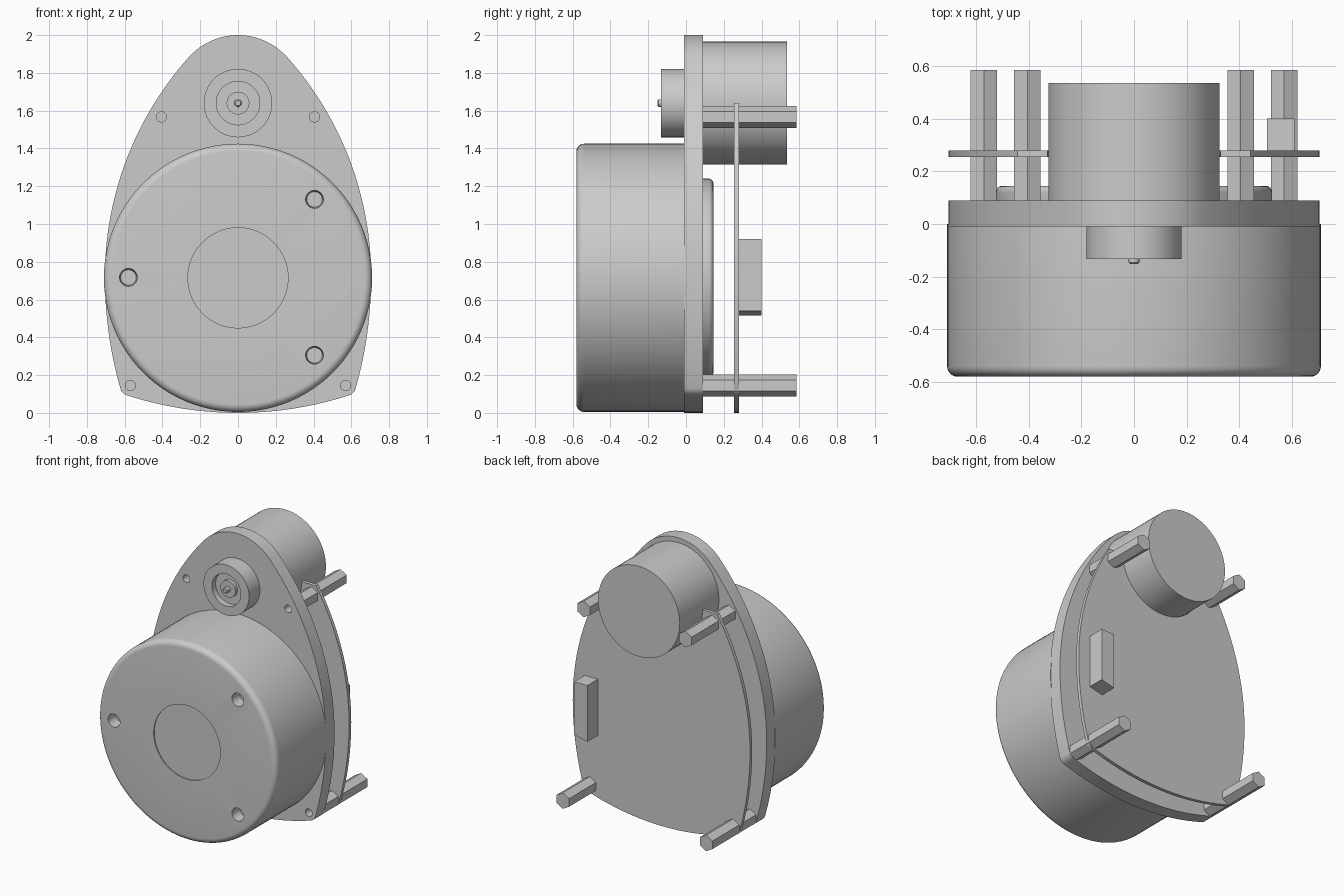
import bpy, bmesh
from math import pi, sin, cos, radians, asin, sqrt

if "Cube" in bpy.data.objects:
    bpy.data.objects.remove(bpy.data.objects["Cube"])

PULLEY_Z, DRUM_Z = 1.64, 0.715
MOUNTS = [(s * x, z) for s in (1, -1) for x, z in ((0.405, 1.567), (0.57, 0.145))]


def finish(bm, name, smooth=True):
    bmesh.ops.recalc_face_normals(bm, faces=bm.faces)
    mesh = bpy.data.meshes.new(name)
    bm.to_mesh(mesh)
    bm.free()
    ob = bpy.data.objects.new(name, mesh)
    bpy.context.collection.objects.link(ob)
    if smooth:
        shade(ob)
    return ob


def shade(ob):
    bpy.ops.object.select_all(action='DESELECT')
    ob.select_set(True)
    bpy.context.view_layer.objects.active = ob
    bpy.ops.object.shade_smooth_by_angle(angle=radians(30))


def lathe(name, profile, x, z, n=80, smooth=True, turn=0.0):
    """Revolve (radius, y) points about the y direction; both ends get capped."""
    bm = bmesh.new()
    rings = [[bm.verts.new((x + r * cos(turn + 2 * pi * i / n), y,
                            z + r * sin(turn + 2 * pi * i / n))) for i in range(n)]
             for r, y in profile]
    for a, b in zip(rings, rings[1:]):
        for i in range(n):
            j = (i + 1) % n
            bm.faces.new((a[i], a[j], b[j], b[i]))
    bm.faces.new(rings[0])
    bm.faces.new(rings[-1])
    return finish(bm, name, smooth)


def slab(name, outline, y0, y1):
    """Extrude an (x, z) outline along y."""
    bm = bmesh.new()
    face = bm.faces.new([bm.verts.new((x, y0, z)) for x, z in outline])
    new = bmesh.ops.extrude_face_region(bm, geom=[face])['geom']
    bmesh.ops.translate(bm, vec=(0, y1 - y0, 0),
                        verts=[v for v in new if isinstance(v, bmesh.types.BMVert)])
    return finish(bm, name)


def arc(cx, cz, r, a0, a1, n):
    return [(cx + r * cos(radians(a0 + (a1 - a0) * i / n)),
             cz + r * sin(radians(a0 + (a1 - a0) * i / n))) for i in range(n + 1)]


def fillet(r, y, rad, a0, a1):
    return arc(r, y, rad, a0, a1, 6)


def drill(ob, spots, profile):
    for x, z in spots:
        cutter = lathe("cutter", profile, x, z, 32)
        cutter.hide_render = True
        mod = ob.modifiers.new("hole", 'BOOLEAN')
        mod.operation, mod.solver, mod.object = 'DIFFERENCE', 'EXACT', cutter
        bpy.context.view_layer.objects.active = ob
        bpy.ops.object.modifier_apply(modifier=mod.name)
        bpy.data.objects.remove(cutter)
    shade(ob)


# Right half of the egg-shaped outline, bottom centre to apex, built from tangent arcs
half = arc(0, 1.906, 1.906, -90, -72.1, 10)
half += arc(0.57, 0.145, 0.055, -72, -16, 8)
half += arc(0.705 - 2.164, 0.72, 2.164, -15.8, 0, 12)
half += arc(-1.04, 0.72, 1.745, 0, 41.9, 28)[1:]
half += arc(0, 1.652, 0.348, 41.9, 90, 12)[1:]

# Base plate with screw holes
plate = slab("base_plate", half + [(-x, z) for x, z in half[-2:0:-1]], -0.01, 0.09)
drill(plate, MOUNTS, [(0.027, -0.05), (0.027, 0.06)])

# Circuit board: same outline, cut flat at the motor axis and scooped around the motor
side = [p for p in half if p[1] < PULLEY_Z - 0.01]
side.append((-1.04 + sqrt(1.745 ** 2 - (PULLEY_Z - 0.72) ** 2), PULLEY_Z))
scoop = arc(0, PULLEY_Z, 0.328, 0, -180, 40)
slab("circuit_board", side + scoop + [(-x, z) for x, z in side[:0:-1]], 0.255, 0.28)

# Rotating drum with rounded front rim, recessed centre disc and three blind holes
drum = lathe("scanner_drum", [(0.265, -0.572), (0.265, -0.58)]
             + fillet(0.67, -0.54, 0.04, -90, 0) + [(0.71, 0.0)], 0, DRUM_Z, 96)
drill(drum, [(0.405, 1.13), (-0.58, 0.717), (0.405, 0.305)],
      [(0.047, -0.62), (0.047, -0.575), (0.041, -0.50)])

# Bearing cover behind the plate
lathe("bearing_cover", [(0.525, 0.08)] + fillet(0.50, 0.12, 0.025, 0, 90),
      0, DRUM_Z, 80)

# Motor, drive pulley with recessed face, and shaft
lathe("motor", [(0.325, 0.08), (0.325, 0.535)], 0, PULLEY_Z)
lathe("drive_pulley", [(0.06, -0.115), (0.06, -0.09), (0.115, -0.09), (0.115, -0.133),
                       (0.181, -0.133), (0.181, 0.0)], 0, PULLEY_Z, 64)
lathe("motor_shaft", [(0.014, -0.152), (0.02, -0.146), (0.02, -0.1)], 0, PULLEY_Z, 24)

# Hexagonal standoffs
for i, (x, z) in enumerate(MOUNTS):
    lathe(f"standoff_{i + 1}", [(0.058, 0.085), (0.058, 0.585)], x, z, 6, False, pi / 2)

# Connector block on the board, lower end slightly slanted
slab("connector", [(0.505, 0.515), (0.61, 0.54), (0.61, 0.92), (0.505, 0.92)], 0.275, 0.40)
